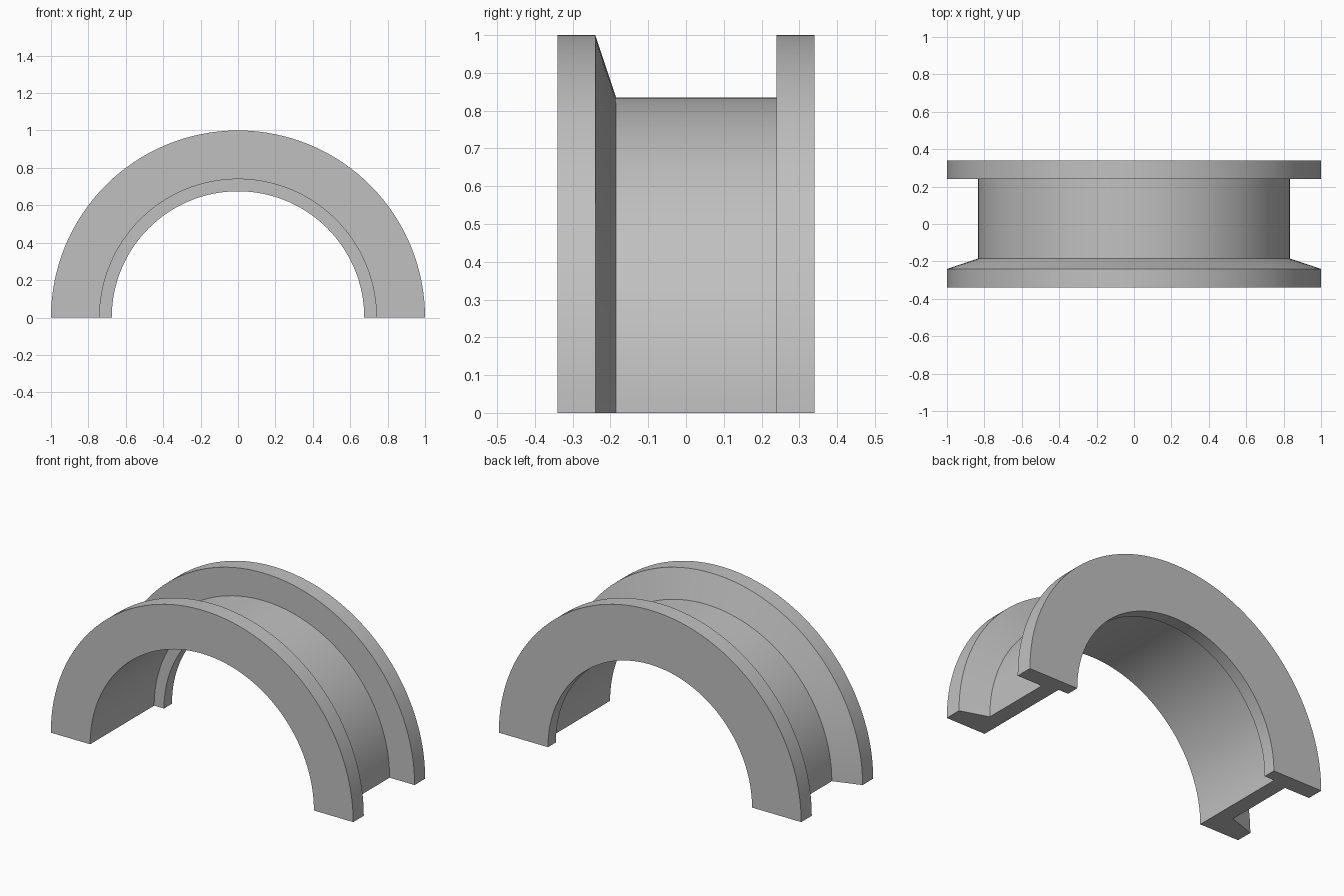
import bpy
import bmesh
from math import pi, radians
from mathutils import Vector

cube = bpy.data.objects.get("Cube")
if cube:
    bpy.data.objects.remove(cube, do_unlink=True)

SEGMENTS = 64
HALF_WIDTH = 0.34
FLANGE_Y = 0.24      # inner face of both flanges at the rim
OUTER_R, GROOVE_R = 1.0, 0.835
BORE_R, LIP_R = 0.74, 0.675

# Cross-section as (radius, y): sloped front flange, groove, straight back flange, lip
profile = [
    (BORE_R, -HALF_WIDTH), (OUTER_R, -HALF_WIDTH), (OUTER_R, -FLANGE_Y),
    (GROOVE_R, -0.185), (GROOVE_R, FLANGE_Y), (OUTER_R, FLANGE_Y),
    (OUTER_R, HALF_WIDTH), (LIP_R, HALF_WIDTH), (LIP_R, 0.265), (BORE_R, 0.265),
]

# Sweep the section through half a turn, keeping both cut ends closed
bm = bmesh.new()
section = bm.faces.new([bm.verts.new((r, y, 0)) for r, y in profile])
start_cap = section.copy()
bmesh.ops.spin(bm, geom=[section, *section.edges, *section.verts],
               cent=Vector(), axis=(0, -1, 0), angle=pi,
               steps=SEGMENTS, use_duplicate=False)
bmesh.ops.remove_doubles(bm, verts=bm.verts, dist=1e-5)

# Close the starting end if the sweep left it open
rim = [e for e in bm.edges if e.is_boundary]
if rim:
    bmesh.ops.contextual_create(bm, geom=rim)
bmesh.ops.recalc_face_normals(bm, faces=bm.faces)

mesh = bpy.data.meshes.new("half_bushing")
bm.to_mesh(mesh)
bm.free()
bushing = bpy.data.objects.new("half_bushing", mesh)
bpy.context.collection.objects.link(bushing)

# Plain grey finish
grey = bpy.data.materials.new("plain_grey")
grey.use_nodes = True
colour = (0.53, 0.53, 0.53, 1)
grey.diffuse_color = colour
grey.node_tree.nodes["Principled BSDF"].inputs["Base Color"].default_value = colour
mesh.materials.append(grey)

# Smooth round surfaces, crisp machined edges
bpy.ops.object.select_all(action='DESELECT')
bushing.select_set(True)
bpy.context.view_layer.objects.active = bushing
bpy.ops.object.shade_smooth_by_angle(angle=radians(15))
